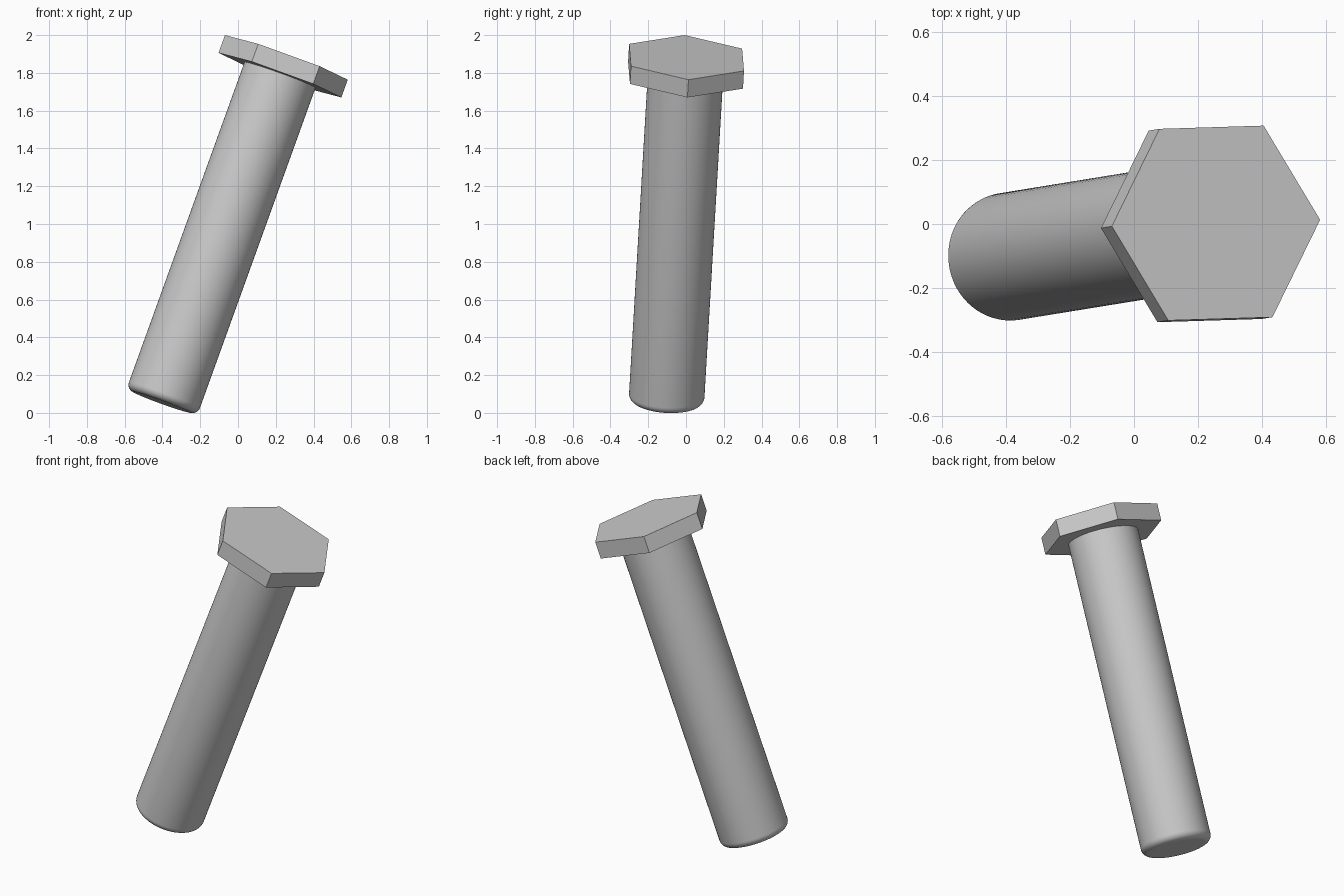
import bpy
import bmesh
from mathutils import Matrix, Vector

cube = bpy.data.objects.get("Cube")
if cube:
    bpy.data.objects.remove(cube, do_unlink=True)

HEAD_RADIUS, HEAD_THICK = 0.346, 0.1
SHAFT_RADIUS, LENGTH, FILLET = 0.2, 1.944, 0.04
TOP_CENTRE = Vector((0.256, 0.003, 1.882))

# Tilted frame: bolt axis is local z, one head corner lies on local x
axis = Vector((0.339, 0.055, 0.939)).normalized()
corner = Vector((0.648, 0.02, -0.235))
corner = (corner - axis * corner.dot(axis)).normalized()
frame = Matrix((corner, axis.cross(corner), axis)).transposed().to_4x4()
frame = Matrix.Translation(TOP_CENTRE) @ frame

# Plain grey metal
grey = bpy.data.materials.new("grey")
grey.use_nodes = True
grey.diffuse_color = (0.6, 0.6, 0.6, 1)
grey.node_tree.nodes["Principled BSDF"].inputs["Base Color"].default_value = grey.diffuse_color


def prism(name, sides, radius, top, bottom, fillet=0):
    """Upright prism in the bolt frame, with an optional rounded lower rim."""
    bm = bmesh.new()
    bmesh.ops.create_cone(
        bm, cap_ends=True, segments=sides, radius1=radius, radius2=radius,
        depth=top - bottom, matrix=Matrix.Translation((0, 0, (top + bottom) / 2)))
    if fillet:
        rim = [e for e in bm.edges if all(v.co.z < bottom + 0.001 for v in e.verts)]
        bmesh.ops.bevel(bm, geom=rim, offset=fillet, segments=6,
                        profile=0.5, affect='EDGES')
    mesh = bpy.data.meshes.new(name)
    bm.to_mesh(mesh)
    bm.free()
    mesh.materials.append(grey)
    obj = bpy.data.objects.new(name, mesh)
    bpy.context.collection.objects.link(obj)
    obj.matrix_world = frame
    return obj


# Hexagonal head: rotate so a corner points along local x
head = prism("hex_head", 6, HEAD_RADIUS, 0, -HEAD_THICK)
first = head.data.vertices[0].co
head.data.transform(Matrix.Rotation(-Vector((first.x, first.y)).angle_signed(Vector((1, 0))), 4, 'Z'))

# Round shank with a softened end
shank = prism("shank", 64, SHAFT_RADIUS, -HEAD_THICK + 0.02, -LENGTH, FILLET)
bpy.ops.object.select_all(action='DESELECT')
shank.select_set(True)
bpy.context.view_layer.objects.active = shank
bpy.ops.object.shade_smooth_by_angle(angle=0.6)
for face in shank.data.polygons:
    if abs(face.normal.z) > 0.999:
        face.use_smooth = False
